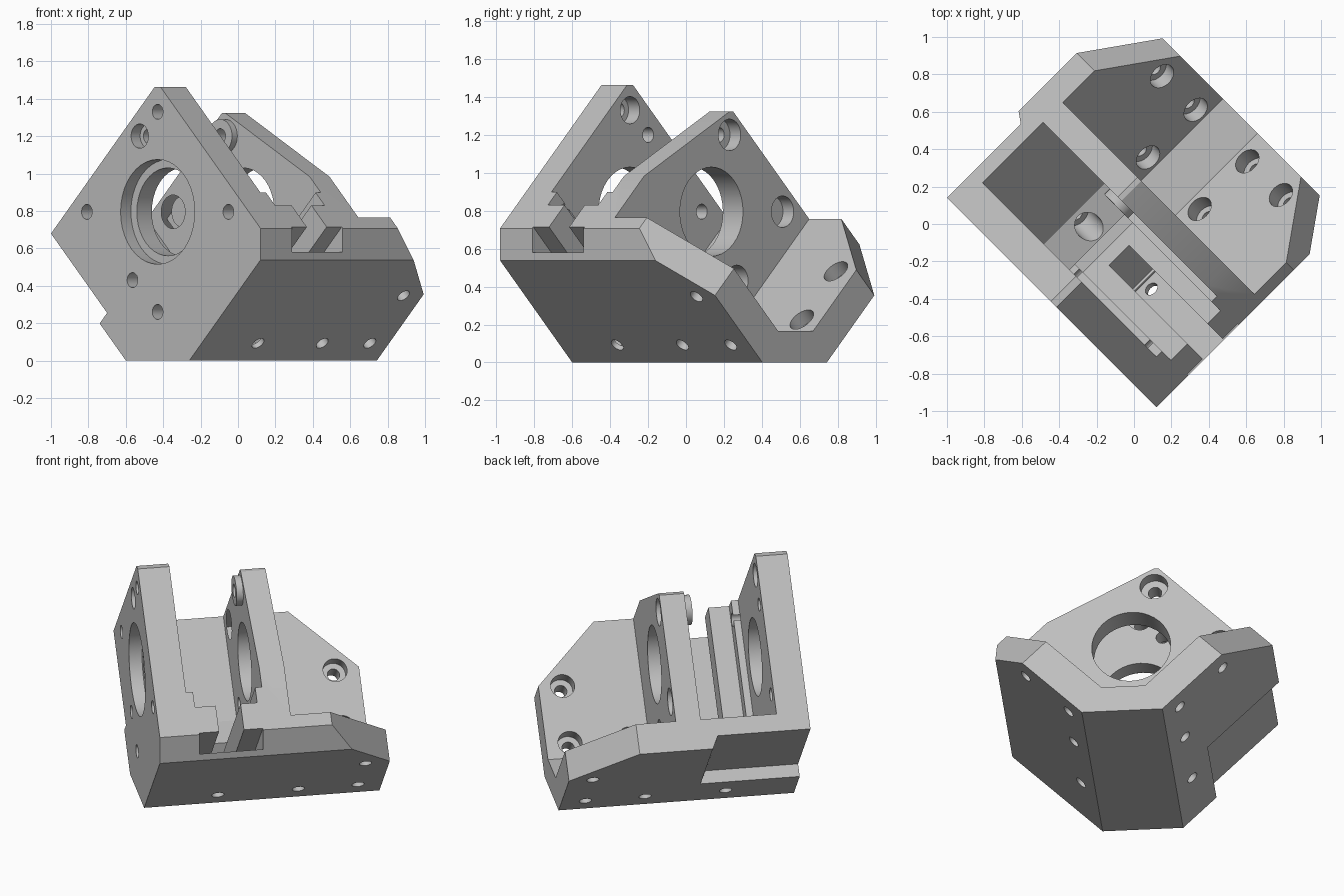
import bpy, bmesh, math
from mathutils import Matrix, Vector

S = math.sqrt(0.5)
if "Cube" in bpy.data.objects:
    bpy.data.objects.remove(bpy.data.objects["Cube"])

grey = bpy.data.materials.new("light grey plastic")
grey.use_nodes = True
colour = (0.52, 0.52, 0.52, 1)
grey.diffuse_color = colour
grey.node_tree.nodes["Principled BSDF"].inputs["Base Color"].default_value = colour


def ab(a, b):
    """Slanted wall coordinates to (across, up)."""
    return ((a - b) * S, (a + b) * S)


def finish(bm, name):
    bmesh.ops.recalc_face_normals(bm, faces=bm.faces)
    mesh = bpy.data.meshes.new(name)
    bm.to_mesh(mesh)
    bm.free()
    mesh.materials.append(grey)
    ob = bpy.data.objects.new(name, mesh)
    bpy.context.collection.objects.link(ob)
    return ob


def prism(name, profile, v0, v1):
    """Extrude an (across, up) outline along the trough."""
    bm = bmesh.new()
    face = bm.faces.new([bm.verts.new((u, v0, z)) for u, z in profile])
    ext = bmesh.ops.extrude_face_region(bm, geom=[face])["geom"]
    verts = [e for e in ext if isinstance(e, bmesh.types.BMVert)]
    bmesh.ops.translate(bm, verts=verts, vec=(0, v1 - v0, 0))
    return finish(bm, name)


def block(name, a0, a1, b0, b1, v0, v1):
    return prism(name, [ab(a0, b0), ab(a1, b0), ab(a1, b1), ab(a0, b1)], v0, v1)


def hull(name, points):
    """Convex solid from (a, b, v) points."""
    bm = bmesh.new()
    for a, b, v in points:
        u, z = ab(a, b)
        bm.verts.new((u, v, z))
    bmesh.ops.convex_hull(bm, input=bm.verts)
    bmesh.ops.dissolve_limit(bm, angle_limit=0.01, verts=bm.verts, edges=bm.edges)
    return finish(bm, name)


def rod(name, start, end, r):
    p, q = Vector(start), Vector(end)
    bm = bmesh.new()
    turn = (q - p).to_track_quat('Z', 'Y').to_matrix().to_4x4()
    bmesh.ops.create_cone(bm, cap_ends=True, segments=40, radius1=r, radius2=r,
                          depth=(q - p).length,
                          matrix=Matrix.Translation((p + q) / 2) @ turn)
    return finish(bm, name)


def rod_v(u, z, r, v0, v1):
    return rod("bore", (u, v0, z), (u, v1, z), r)


def rod_wall(side, along, v, r, d0, d1):
    """Bore square to the right (1) or left (-1) wall."""
    ends = []
    for d in (d0, d1):
        u, z = ab(along, d)
        ends.append((u * side, v, z))
    return rod("bore", ends[0], ends[1], r)


def combine(target, tool, op):
    mod = target.modifiers.new(op, 'BOOLEAN')
    mod.operation = op
    mod.solver = 'EXACT'
    mod.object = tool
    bpy.context.view_layer.update()
    graph = bpy.context.evaluated_depsgraph_get()
    mesh = bpy.data.meshes.new_from_object(target.evaluated_get(graph))
    target.modifiers.clear()
    target.data = mesh
    bpy.data.objects.remove(tool)


def add(target, tool):
    combine(target, tool, 'UNION')


def cut(target, tool):
    combine(target, tool, 'DIFFERENCE')


# V-shaped trough: flat foot, two slanted walls
FRONT, BACK, TOP = -0.608, 0.81, 1.05
body = prism("corner_bracket", [
    (-0.24, 0), (0.24, 0), ab(0.93, -0.17), ab(TOP, -0.05), ab(TOP, 0.03),
    (0.123, 0.165), (-0.137, 0.165), ab(0.02, TOP), ab(-0.17, TOP)], FRONT, BACK)

# Sloped rear corners of both walls
for swap in (False, True):
    pts = []
    for depth in (-0.4, 0.4):
        for a, v in ((1.25, 0.23), (0.5, 0.98), (1.25, 0.98)):
            pts.append((depth, a, v) if swap else (a, depth, v))
    cut(body, hull("rear_corner", pts))

# Rail block with stepped ledges and a T-slot
rail = prism("rail_block", [ab(0, 0.22), ab(0, 0.1), ab(0.2, -0.05),
                            ab(TOP, -0.02), ab(TOP, 0.22)], -0.43, 0.06)
cut(rail, block("ledge_channel", -0.2, 1.3, 0.124, 0.5, -0.375, 0.0))
add(body, rail)

# Filled corner at the bottom of the motor bay
add(body, prism("bay_fill", [(-0.29, 0.298), (-0.07, 0.24), (-0.07, 0.06),
                             (-0.25, 0.1), (-0.33, 0.29)], -0.43, 0.06))

# Upright plates
lower = [ab(-0.05, 0.2), ab(0.2, -0.05), ab(TOP, -0.03)]
add(body, prism("front_plate", lower + [
    ab(TOP, 1.02), ab(1.02, TOP), ab(-0.05, TOP)], FRONT, -0.417))
add(body, prism("middle_plate", lower + [
    ab(TOP, 0.34), ab(0.84, 1.03), ab(0.82, TOP), ab(-0.05, TOP)], 0.04, 0.19))

# Slot for the rail
cut(body, block("slot_neck", 0.21, 1.3, -0.13, 0.3, -0.25, -0.1))
cut(body, block("slot_foot", 0.23, 1.3, -0.14, -0.04, -0.368, 0.014))

# Shallow relief on the outside of the left wall
cut(body, hull("left_relief", [
    (a, b, v) for b in (0.45, 1.3)
    for a, v in ((-0.09, -0.8), (-0.09, -0.05), (-0.25, 0.03), (-0.25, -0.8))]))

# Bosses on the middle plate
joints = [(-0.135, 1.2), (-0.53, 0.795), (-0.19, 0.43)]
for u, z in joints[:2]:
    add(body, rod_v(u, z, 0.09, 0.0, 0.1))

# Central bores
AXIS = 0.795
cut(body, rod_v(0, AXIS, 0.235, -0.8, 0.3))
cut(body, rod_v(0, AXIS, 0.28, -0.8, -0.53))

# Motor screw holes in the front plate
for du, dz in ((0, 1), (0, -1), (1, 0), (-1, 0)):
    cut(body, rod_v(du * 0.535, AXIS + dz * 0.535, 0.04, -0.8, -0.35))
cut(body, rod_v(0, AXIS + 0.535, 0.072, -0.5, -0.38))

# Clamping holes with counterbores
for u, z in joints:
    cut(body, rod_v(u, z, 0.04, -0.8 if u > -0.4 else -0.1, 0.3))
    cut(body, rod_v(u, z, 0.083, 0.11, 0.3))
cut(body, rod_v(-0.135, 1.2, 0.065, -0.8, -0.54))

# Wall mounting holes
for side in (1, -1):
    for along, v in ((0.3, 0.305), (0.3, 0.665), (0.66, 0.665)):
        cut(body, rod_wall(side, along, v, 0.037, -0.4, 0.2))
        cut(body, rod_wall(side, along, v, 0.072, -0.06, 0.2))
    cut(body, rod_wall(side, 0.3, -0.18, 0.037, -0.4, 0.1))
cut(body, rod_wall(-1, 0.3, -0.18, 0.072, -0.06, 0.3))

# Turn to the final heading and shade
body.data.transform(Matrix.Rotation(-math.pi / 4, 4, 'Z'))
bpy.ops.object.select_all(action='DESELECT')
body.select_set(True)
bpy.context.view_layer.objects.active = body
bpy.ops.object.shade_smooth_by_angle(angle=math.radians(25))
